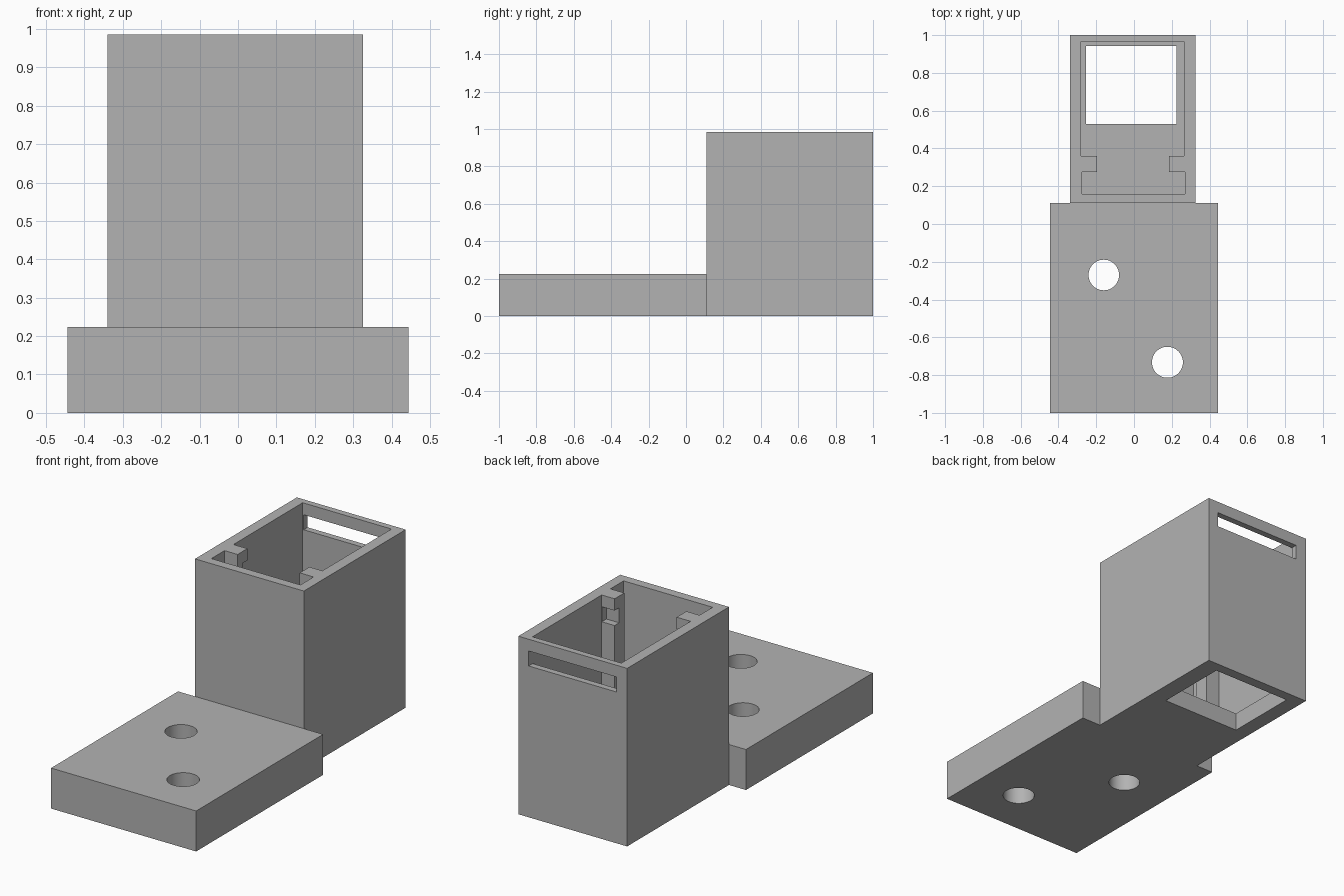
import bpy
import bmesh
from mathutils import Vector

cube = bpy.data.objects.get("Cube")
if cube:
    bpy.data.objects.remove(cube, do_unlink=True)

grey = bpy.data.materials.new("plain grey")
grey.use_nodes = True
colour = (0.45, 0.45, 0.45, 1)
grey.diffuse_color = colour
grey.node_tree.nodes["Principled BSDF"].inputs["Base Color"].default_value = colour


def make_object(name, bm):
    mesh = bpy.data.meshes.new(name)
    bm.to_mesh(mesh)
    bm.free()
    mesh.materials.append(grey)
    obj = bpy.data.objects.new(name, mesh)
    bpy.context.collection.objects.link(obj)
    return obj


def prism(name, outline, z0, z1):
    """Extrude a flat outline between two heights."""
    bm = bmesh.new()
    face = bm.faces.new([bm.verts.new((x, y, z0)) for x, y in outline])
    grown = bmesh.ops.extrude_face_region(bm, geom=[face])
    verts = [g for g in grown["geom"] if isinstance(g, bmesh.types.BMVert)]
    bmesh.ops.translate(bm, verts=verts, vec=Vector((0, 0, z1 - z0)))
    bmesh.ops.recalc_face_normals(bm, faces=bm.faces)
    return make_object(name, bm)


def block(name, x0, x1, y0, y1, z0, z1):
    return prism(name, [(x0, y0), (x1, y0), (x1, y1), (x0, y1)], z0, z1)


def cylinder(name, x, y, radius, height):
    bm = bmesh.new()
    bmesh.ops.create_cone(bm, cap_ends=True, segments=48, radius1=radius,
                          radius2=radius, depth=height)
    bmesh.ops.translate(bm, verts=bm.verts, vec=Vector((x, y, 0)))
    return make_object(name, bm)


def cut(target, cutters):
    """Subtract each cutter, then discard it."""
    bpy.context.view_layer.objects.active = target
    for cutter in cutters:
        cutter.hide_render = True
        mod = target.modifiers.new("cut", 'BOOLEAN')
        mod.operation = 'DIFFERENCE'
        mod.solver = 'EXACT'
        mod.object = cutter
        bpy.ops.object.modifier_apply(modifier=mod.name)
        bpy.data.objects.remove(cutter, do_unlink=True)


# Mounting plate with two screw holes
plate = block("mounting_plate", -0.444, 0.444, -1, 0.11, 0, 0.224)
cut(plate, [cylinder("rear_hole", -0.16, -0.27, 0.081, 1),
            cylinder("front_hole", 0.177, -0.732, 0.082, 1)])
for poly in plate.data.polygons:
    poly.use_smooth = False
bpy.ops.object.select_all(action='DESELECT')
plate.select_set(True)
bpy.context.view_layer.objects.active = plate
bpy.ops.object.shade_smooth_by_angle()

# Open housing: the cavity outline leaves a rib on each side wall
housing = block("housing", -0.34, 0.326, 0.11, 1, 0, 0.985)
cavity = prism("cavity", [
    (-0.275, 0.16), (0.27, 0.16), (0.27, 0.275), (0.185, 0.275),
    (0.185, 0.36), (0.264, 0.36), (0.264, 0.965), (-0.28, 0.965),
    (-0.28, 0.36), (-0.195, 0.36), (-0.195, 0.275), (-0.275, 0.275)], 0.1, 1.2)
# Opening through the floor, and the slot through the back wall that notches the ribs
opening = block("floor_opening", -0.255, 0.226, 0.53, 0.943, -0.2, 0.3)
slot = block("back_slot", -0.274, 0.263, 0.32, 1.2, 0.837, 0.92)
cut(housing, [cavity, opening, slot])
